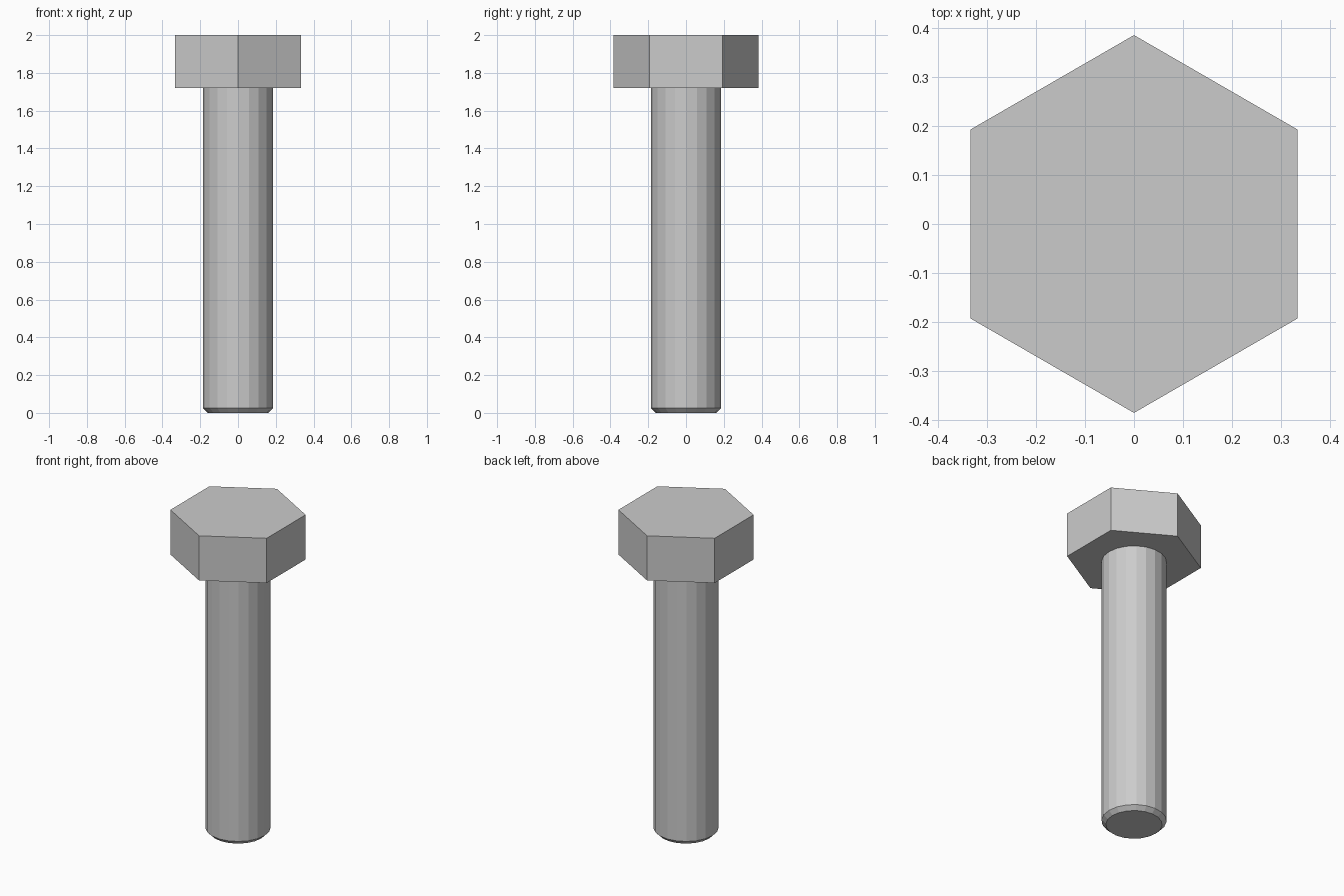
import bpy
import bmesh
from math import cos, sin, pi

cube = bpy.data.objects.get("Cube")
if cube:
    bpy.data.objects.remove(cube, do_unlink=True)

# Single steel colour
steel = bpy.data.materials.new("grey steel")
steel.use_nodes = True
steel.diffuse_color = (0.6, 0.6, 0.6, 1)
steel.node_tree.nodes["Principled BSDF"].inputs["Base Color"].default_value = steel.diffuse_color


def turned_part(name, sides, profile):
    """Stack (radius, height) rings into a closed, flat-shaded solid with a corner on +y."""
    bm = bmesh.new()
    rings = []
    for radius, z in profile:
        angles = [pi / 2 + 2 * pi * i / sides for i in range(sides)]
        rings.append([bm.verts.new((radius * cos(a), radius * sin(a), z)) for a in angles])
    for low, high in zip(rings, rings[1:]):
        for i in range(sides):
            j = (i + 1) % sides
            bm.faces.new((low[i], low[j], high[j], high[i]))
    bm.faces.new(rings[0][::-1])
    bm.faces.new(rings[-1])
    mesh = bpy.data.meshes.new(name)
    bm.to_mesh(mesh)
    bm.free()
    mesh.materials.append(steel)
    obj = bpy.data.objects.new(name, mesh)
    bpy.context.collection.objects.link(obj)
    return obj


HEAD_BASE = 1.72

# Hexagonal head
turned_part("hex_head", 6, [(0.385, HEAD_BASE), (0.385, 2.0)])

# Shank with a chamfered tip
turned_part("shank", 20, [(0.16, 0), (0.185, 0.025), (0.185, HEAD_BASE)])
